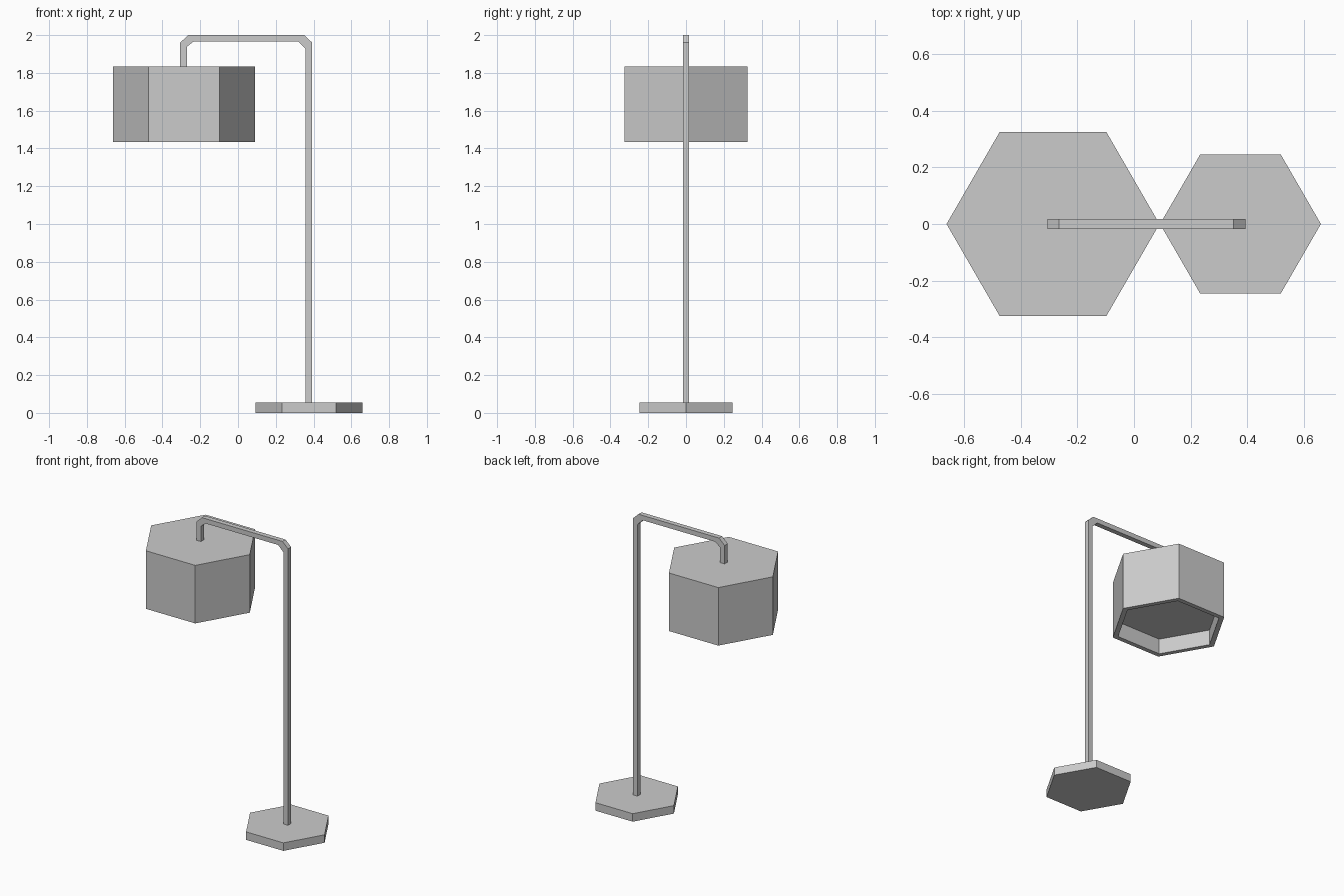
import bpy, bmesh
from math import cos, sin, tau

default = bpy.data.objects.get("Cube")
if default:
    bpy.data.objects.remove(default, do_unlink=True)

grey = bpy.data.materials.new("light grey")
grey.use_nodes = True
color = (0.6, 0.6, 0.6, 1)
grey.diffuse_color = color
grey.node_tree.nodes["Principled BSDF"].inputs["Base Color"].default_value = color


def add_object(name, bm):
    bmesh.ops.recalc_face_normals(bm, faces=bm.faces)
    mesh = bpy.data.meshes.new(name)
    bm.to_mesh(mesh)
    bm.free()
    mesh.materials.append(grey)
    obj = bpy.data.objects.new(name, mesh)
    bpy.context.collection.objects.link(obj)
    return obj


def loft(name, rings):
    """Join a run of equal closed rings with quads and cap both ends."""
    bm = bmesh.new()
    loops = [[bm.verts.new(p) for p in ring] for ring in rings]
    for a, b in zip(loops, loops[1:]):
        n = len(a)
        for i in range(n):
            j = (i + 1) % n
            bm.faces.new((a[i], a[j], b[j], b[i]))
    bm.faces.new(loops[0])
    bm.faces.new(loops[-1])
    return add_object(name, bm)


def hexagon(x, radius, z):
    return [(x + radius * cos(tau * i / 6), radius * sin(tau * i / 6), z)
            for i in range(6)]


# Flat hexagonal foot
BASE_X, BASE_R = 0.376, 0.284
loft("base", [hexagon(BASE_X, BASE_R, z) for z in (0, 0.055)])

# Hexagonal shade with a shallow recess underneath
SHADE_X, SHADE_R, RECESS_R = -0.286, 0.376, 0.34
BOTTOM, TOP, RECESS_TOP = 1.433, 1.833, 1.54
loft("shade", [hexagon(SHADE_X, SHADE_R, TOP),
               hexagon(SHADE_X, SHADE_R, BOTTOM),
               hexagon(SHADE_X, RECESS_R, BOTTOM),
               hexagon(SHADE_X, RECESS_R, RECESS_TOP)])

# Square bent stand: outer and inner (x, z) corners along its path
HALF = 0.017
outline = [((0.393, 0.05), (0.358, 0.05)),
           ((0.393, 1.96), (0.358, 1.927)),
           ((0.351, 2.0), (0.318, 1.967)),
           ((-0.264, 2.0), (-0.234, 1.967)),
           ((-0.306, 1.96), (-0.271, 1.938)),
           ((-0.306, 1.83), (-0.271, 1.83))]
loft("stand", [[(o[0], -HALF, o[1]), (o[0], HALF, o[1]),
                (i[0], HALF, i[1]), (i[0], -HALF, i[1])]
               for o, i in outline])
